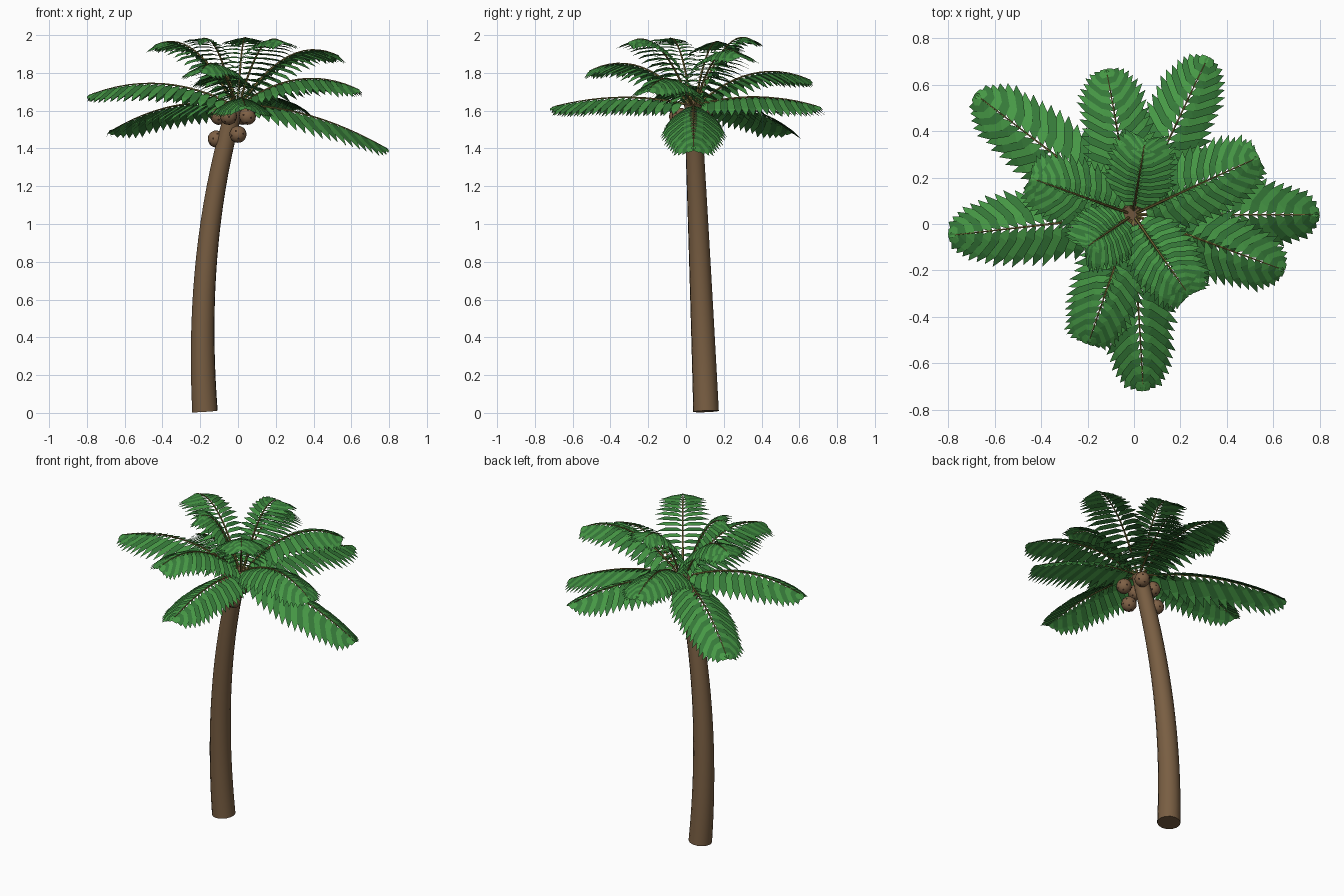
import bpy, bmesh, math, random
from mathutils import Vector

random.seed(4)
if "Cube" in bpy.data.objects:
    bpy.data.objects.remove(bpy.data.objects["Cube"])
UP = Vector((0, 0, 1))


def material(name, r, g, b):
    m = bpy.data.materials.new(name)
    m.use_nodes = True
    m.diffuse_color = (r, g, b, 1)
    bsdf = m.node_tree.nodes["Principled BSDF"]
    bsdf.inputs["Base Color"].default_value = (r, g, b, 1)
    bsdf.inputs["Roughness"].default_value = 0.8
    return m


BARK = material("bark brown", 0.19, 0.112, 0.055)
HUSK = material("husk brown", 0.21, 0.118, 0.06)
SPOT = material("dark spot", 0.035, 0.018, 0.01)
RIB = material("rib olive", 0.19, 0.155, 0.04)
LIGHT = material("light leaf green", 0.062, 0.315, 0.06)
DARK = material("deep leaf green", 0.036, 0.19, 0.04)


def finish(name, bm, mats, smooth=False):
    me = bpy.data.meshes.new(name)
    bm.to_mesh(me)
    bm.free()
    ob = bpy.data.objects.new(name, me)
    bpy.context.collection.objects.link(ob)
    for m in mats:
        me.materials.append(m)
    if smooth:
        bpy.ops.object.select_all(action='DESELECT')
        ob.select_set(True)
        bpy.context.view_layer.objects.active = ob
        bpy.ops.object.shade_smooth_by_angle(angle=math.radians(40))
    return ob


def bezier(pts, t):
    """Point and unit tangent on a Bezier curve of any degree."""
    pts = [Vector(p) for p in pts]
    while len(pts) > 2:
        pts = [a.lerp(b, t) for a, b in zip(pts, pts[1:])]
    return pts[0].lerp(pts[1], t), (pts[1] - pts[0]).normalized()


def tube(bm, pts, r0, r1, sides, steps):
    """Tapered, capped tube along a Bezier curve."""
    rings = []
    for i in range(steps + 1):
        t = i / steps
        p, d = bezier(pts, t)
        u = d.cross(Vector((0.31, 0.95, 0))).normalized()
        v = d.cross(u)
        r = r0 + (r1 - r0) * t
        rings.append([bm.verts.new(p + r * (u * math.cos(a) + v * math.sin(a)))
                      for a in (math.tau * k / sides for k in range(sides))])
    for a, b in zip(rings, rings[1:]):
        for k in range(sides):
            n = (k + 1) % sides
            bm.faces.new((a[k], a[n], b[n], b[k]))
    bm.faces.new(rings[0][::-1])
    bm.faces.new(rings[-1])
    bmesh.ops.recalc_face_normals(bm, faces=bm.faces)


# Trunk: leaning, curved and tapered
bm = bmesh.new()
tube(bm, [(-0.175, 0.106, 0.008), (-0.21, 0.085, 0.55), (-0.17, 0.06, 1.1), (-0.01, 0.035, 1.64)],
     0.068, 0.045, 14, 18)
finish("trunk", bm, [BARK], True)

# Coconuts with small dark spots
nuts = [(0.05, -0.03, 1.57), (-0.10, 0.05, 1.57), (-0.05, -0.045, 1.57),
        (0.02, 0.10, 1.57), (-0.115, 0.065, 1.45), (0.0, -0.045, 1.475)]
NUT_R = 0.045
for n, c in enumerate(nuts):
    bm = bmesh.new()
    bmesh.ops.create_uvsphere(bm, u_segments=16, v_segments=10, radius=NUT_R)
    for k in range(18):
        z = 1 - (2 * k + 1) / 18
        a = k * 2.4 + n
        w = math.sqrt(1 - z * z)
        d = Vector((w * math.cos(a), w * math.sin(a), z))
        mat = d.to_track_quat('Z', 'Y').to_matrix().to_4x4()
        mat.translation = d * (NUT_R + 0.0005)
        new = bmesh.ops.create_circle(bm, cap_ends=True, segments=6, radius=0.0065, matrix=mat)
        for f in new["verts"][0].link_faces:
            f.material_index = 1
    ob = finish("coconut_%d" % (n + 1), bm, [HUSK, SPOT], True)
    ob.location = c

# Leaflet outline: distance along, half width, droop
OUTLINE = [(0, 0.12, 0), (0.28, 0.95, 0.1), (0.72, 0.85, 0.36), (1, 0, 0.6)]
PAIRS = 19


def frond(number, tip, arch):
    hub = Vector((-0.005, 0.04, 1.63))
    tip = Vector(tip)
    out = Vector((tip.x - hub.x, tip.y - hub.y, 0)).normalized()
    root = hub + out * 0.02
    tip = tip - out * 0.03
    path = [root, (root + tip) / 2 + UP * arch, tip]

    # Midrib
    bm = bmesh.new()
    tube(bm, path, 0.007, 0.002, 5, 12)
    finish("frond_rib_%d" % number, bm, [RIB], True)

    # Paired leaflets, swept forward and drooping, nearly level across their width
    bm = bmesh.new()
    length = sum((bezier(path, (i + 1) / 10)[0] - bezier(path, i / 10)[0]).length for i in range(10))
    half = length / PAIRS * 0.66
    side = out.cross(UP)
    for i in range(PAIRS):
        s = i / (PAIRS - 1)
        p, d = bezier(path, 0.08 + 0.91 * s)
        size = 0.2 * (1 - (abs(s - 0.45) / 0.6) ** 3) * (0.8 + 0.25 * length)
        size *= random.uniform(0.95, 1.05)
        sweep = math.radians(20 + 32 * s)
        level = (out * 0.65 + d * 0.35).normalized()
        sag = UP * size * (1 - 0.35 * s)
        for sign in (-1, 1):
            along = side * sign * math.cos(sweep) + d * math.sin(sweep)
            across = level * math.cos(sweep) - side * sign * math.sin(sweep)
            front, back = [], []
            for dist, width, droop in OUTLINE:
                q = p + along * dist * size - sag * droop
                front.append(bm.verts.new(q + across * half * width))
                if width:
                    back.append(bm.verts.new(q - across * half * width))
            for k in range(3):
                quad = [front[k], front[k + 1]]
                quad += [back[k + 1], back[k]] if k < 2 else [back[k]]
                f = bm.faces.new(quad)
                f.material_index = i % 2
                f.normal_update()
                if f.normal.z < 0:
                    f.normal_flip()
    finish("frond_leaflets_%d" % number, bm, [LIGHT, DARK])


# Crown: spiral of fronds, from the drooping outer ones to the upright inner ones
FRONDS = [((0.80, 0.04, 1.41), 0.10), ((-0.685, 0.56, 1.50), 0.12), ((0.04, -0.72, 1.625), 0.085),
          ((0.32, 0.72, 1.625), 0.09), ((-0.80, -0.05, 1.69), 0.165), ((0.65, -0.20, 1.72), 0.18),
          ((-0.12, 0.67, 1.77), 0.19), ((-0.20, -0.52, 1.82), 0.21), ((0.54, 0.29, 1.90), 0.24),
          ((-0.45, 0.20, 1.955), 0.24), ((0.24, -0.31, 1.97), 0.24), ((0.05, 0.37, 1.98), 0.24),
          ((-0.22, -0.11, 1.98), 0.22)]
for n, (tip, arch) in enumerate(FRONDS):
    frond(n + 1, tip, arch)
